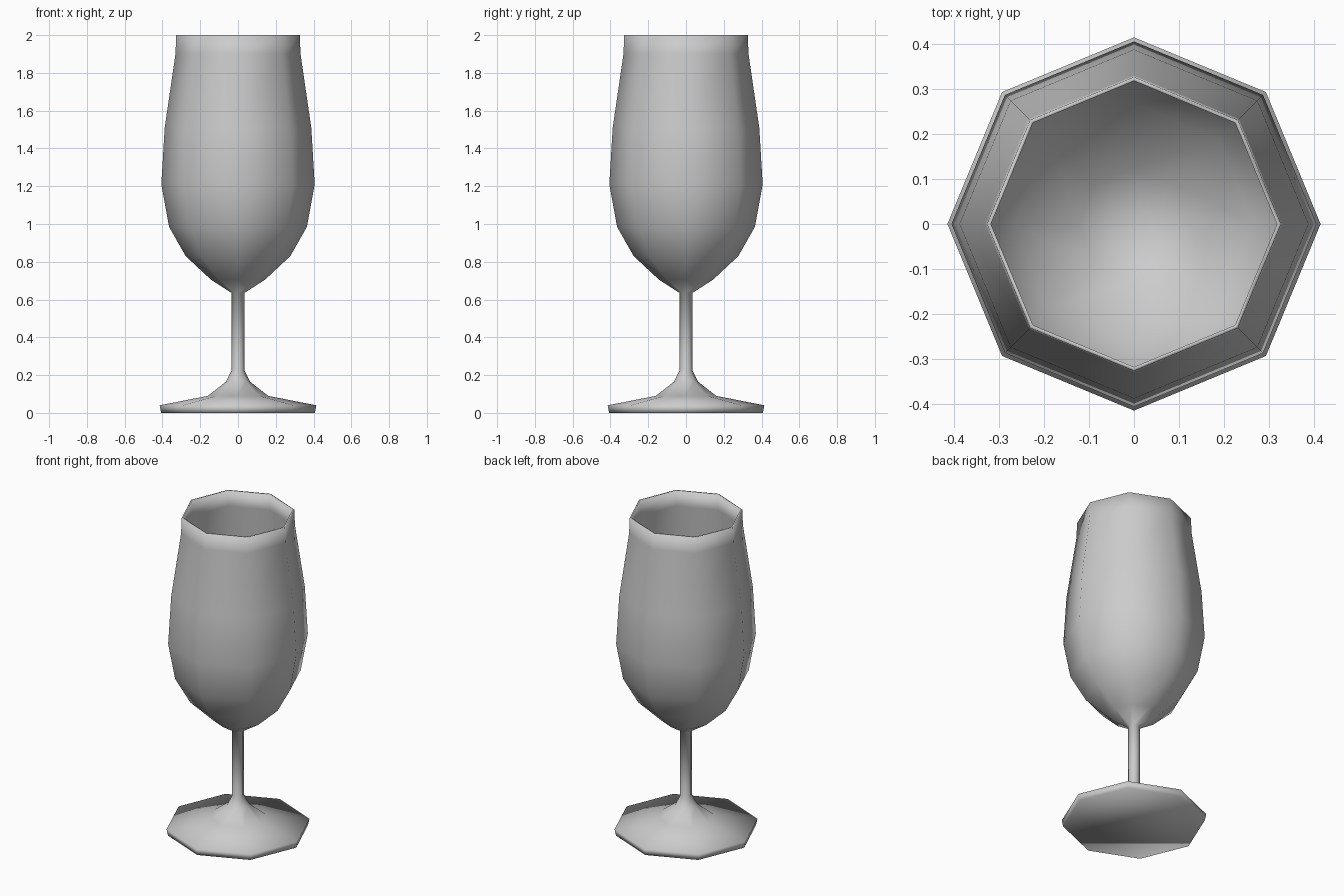
import bpy
import bmesh
import math

if "Cube" in bpy.data.objects:
    bpy.data.objects.remove(bpy.data.objects["Cube"], do_unlink=True)

SIDES = 8

glass = bpy.data.materials.new("pale_grey_glass")
glass.use_nodes = True
colour = (0.6, 0.6, 0.6, 1)
glass.diffuse_color = colour
glass.node_tree.nodes["Principled BSDF"].inputs["Base Color"].default_value = colour

# Profile (radius, height): foot, stem, outer bowl, rim
outer = [(0.407, 0), (0.415, 0.04), (0.16, 0.09), (0.064, 0.165),
         (0.034, 0.225), (0.034, 0.635), (0.143, 0.705), (0.277, 0.83),
         (0.365, 0.985), (0.406, 1.21), (0.388, 1.51), (0.331, 1.9), (0.327, 2)]
# Inner wall follows the bowl, slightly inset, down to a point
inner = [(r - 0.009, z) for r, z in reversed(outer[6:])]
inner[-1] = (0.125, 0.712)


def ring(bm, radius, z):
    return [bm.verts.new((radius * math.cos(math.tau * i / SIDES),
                          radius * math.sin(math.tau * i / SIDES), z))
            for i in range(SIDES)]


bm = bmesh.new()
rings = [ring(bm, r, z) for r, z in outer + inner]
for low, high in zip(rings, rings[1:]):
    for i in range(SIDES):
        j = (i + 1) % SIDES
        bm.faces.new((low[i], low[j], high[j], high[i]))

# Flat underside and bottom of the bowl
bm.faces.new(list(reversed(rings[0])))
tip = bm.verts.new((0, 0, 0.65))
for i in range(SIDES):
    bm.faces.new((rings[-1][i], rings[-1][(i + 1) % SIDES], tip))

for face in bm.faces:
    face.smooth = True
mesh = bpy.data.meshes.new("stemmed_glass")
bm.to_mesh(mesh)
bm.free()
mesh.materials.append(glass)
bpy.context.collection.objects.link(bpy.data.objects.new("stemmed_glass", mesh))
